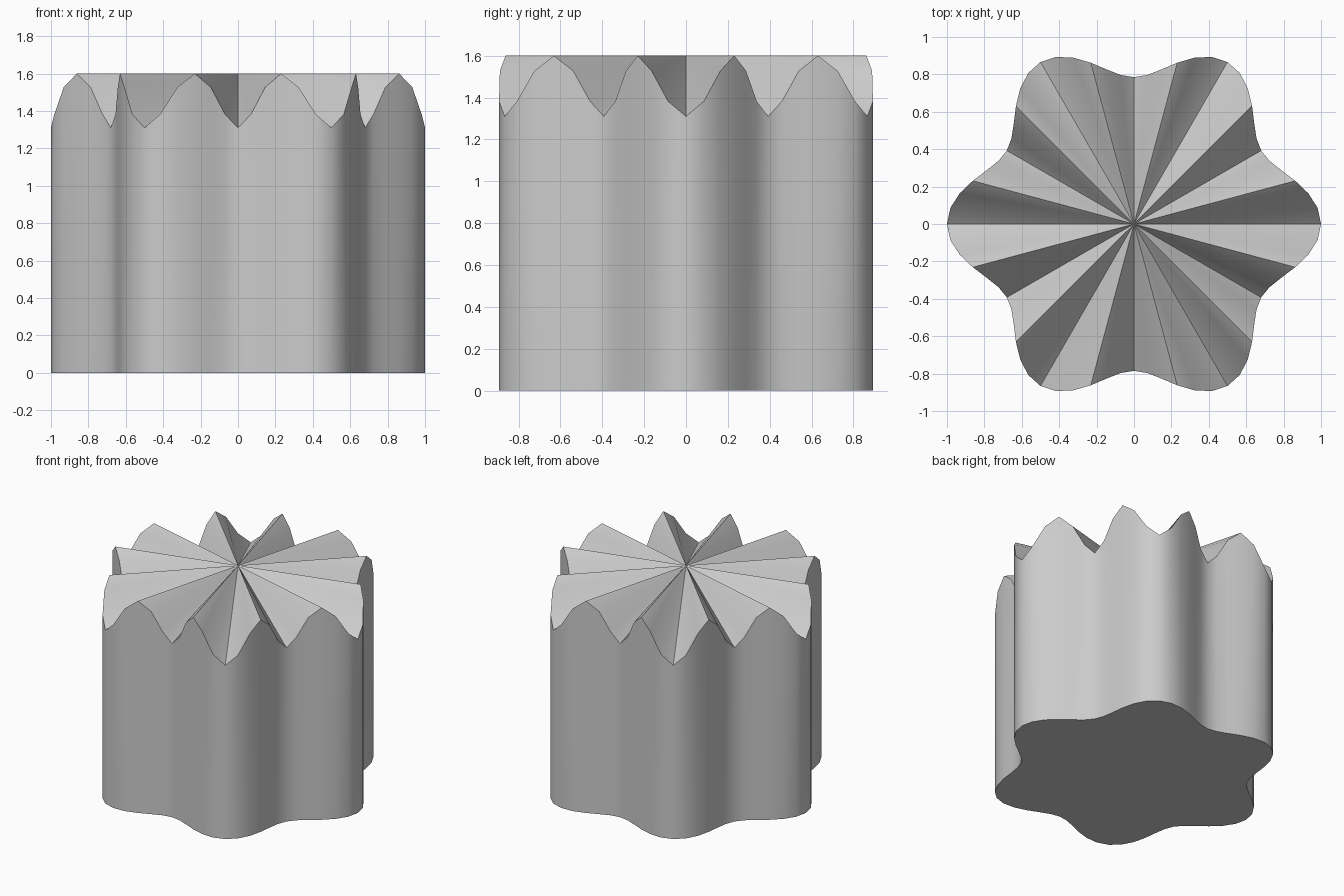
import bpy, bmesh
from math import cos, sin, radians

cube = bpy.data.objects.get("Cube")
if cube:
    bpy.data.objects.remove(cube, do_unlink=True)

SEGMENTS, LOBES, PEAKS = 72, 6, 12
TOP, DIP = 1.6, 0.29

# Plain grey material
grey = bpy.data.materials.new("plain grey")
grey.use_nodes = True
colour = (0.6, 0.6, 0.6, 1)
grey.diffuse_color = colour
grey.node_tree.nodes["Principled BSDF"].inputs["Base Color"].default_value = colour

# Lobed outline with a wavy rim
bm = bmesh.new()
bottom, rim = [], []
for i in range(SEGMENTS):
    a = radians(360 * i / SEGMENTS)
    r = 0.8925 + 0.1075 * cos(LOBES * a)
    z = TOP - DIP * (1 + cos(PEAKS * a)) / 2
    bottom.append(bm.verts.new((r * cos(a), r * sin(a), 0)))
    rim.append(bm.verts.new((r * cos(a), r * sin(a), z)))

# Walls, pleated top fan and flat base
centre = bm.verts.new((0, 0, TOP))
for i in range(SEGMENTS):
    j = (i + 1) % SEGMENTS
    bm.faces.new((bottom[i], bottom[j], rim[j], rim[i]))
    bm.faces.new((rim[i], rim[j], centre))
bm.faces.new(bottom[::-1])

mesh = bpy.data.meshes.new("pleated_column")
bm.to_mesh(mesh)
bm.free()
mesh.materials.append(grey)
column = bpy.data.objects.new("pleated_column", mesh)
bpy.context.collection.objects.link(column)

# Smooth walls with sharp rim and pleats
bpy.ops.object.select_all(action="DESELECT")
column.select_set(True)
bpy.context.view_layer.objects.active = column
bpy.ops.object.shade_smooth_by_angle(angle=radians(30))
